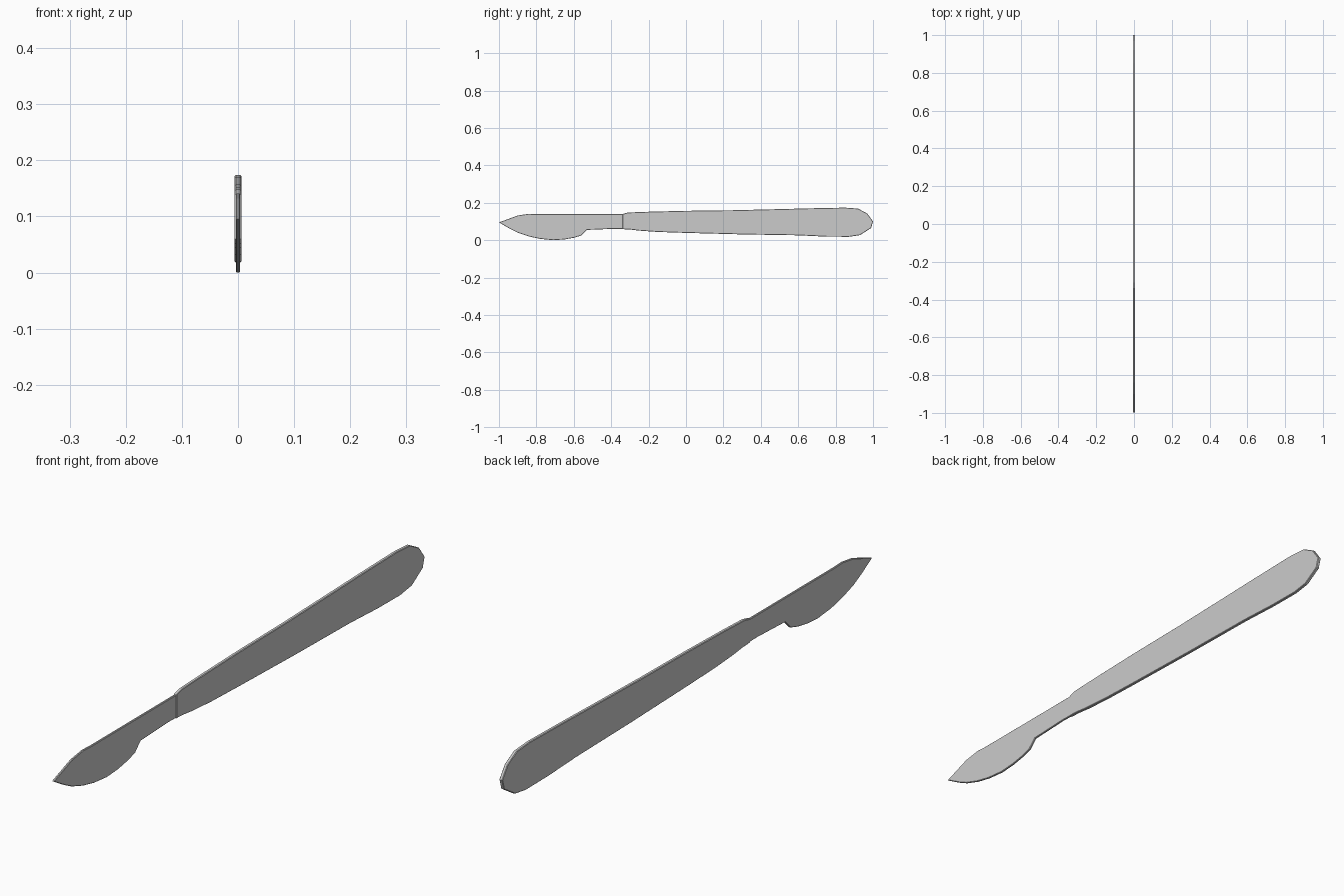
import bpy, bmesh

if "Cube" in bpy.data.objects:
    bpy.data.objects.remove(bpy.data.objects["Cube"])


def plate(name, outline, half, bevel):
    """Flat plate in the YZ plane with chamfered rims on both faces."""
    bm = bmesh.new()
    face = bm.faces.new([bm.verts.new((-half, y, z)) for y, z in outline])
    ext = bmesh.ops.extrude_face_region(bm, geom=[face], use_keep_orig=True)
    for v in ext["geom"]:
        if isinstance(v, bmesh.types.BMVert):
            v.co.x = half
    bmesh.ops.recalc_face_normals(bm, faces=bm.faces)
    rims = [e for e in bm.edges if abs(e.verts[0].co.x - e.verts[1].co.x) < 1e-6]
    bmesh.ops.bevel(bm, geom=rims, offset=bevel, segments=1, affect='EDGES')
    bmesh.ops.recalc_face_normals(bm, faces=bm.faces)
    mesh = bpy.data.meshes.new(name)
    bm.to_mesh(mesh)
    bm.free()
    obj = bpy.data.objects.new(name, mesh)
    bpy.context.collection.objects.link(obj)
    return obj


# Blade with straight spine, curved cutting edge and narrow neck
plate("blade", [
    (-1.0, 0.095), (-0.94, 0.06), (-0.90, 0.04), (-0.84, 0.02),
    (-0.78, 0.007), (-0.71, 0.0), (-0.65, 0.004), (-0.60, 0.013),
    (-0.56, 0.025), (-0.53, 0.055), (-0.38, 0.061), (-0.31, 0.059),
    (-0.31, 0.139), (-0.80, 0.139), (-0.84, 0.141), (-0.90, 0.132),
], 0.004, 0.0018)

# Handle widening to a rounded butt
plate("handle", [
    (-0.34, 0.059), (-0.30, 0.057), (-0.25, 0.051), (-0.15, 0.044),
    (0.0, 0.039), (0.30, 0.031), (0.60, 0.026), (0.75, 0.019),
    (0.87, 0.018), (0.93, 0.027), (0.99, 0.065), (1.0, 0.1),
    (0.97, 0.142), (0.92, 0.169), (0.85, 0.174), (0.65, 0.170),
    (0.50, 0.166), (0.25, 0.160), (0.0, 0.157), (-0.20, 0.152),
    (-0.31, 0.148), (-0.34, 0.140),
], 0.006, 0.002)
